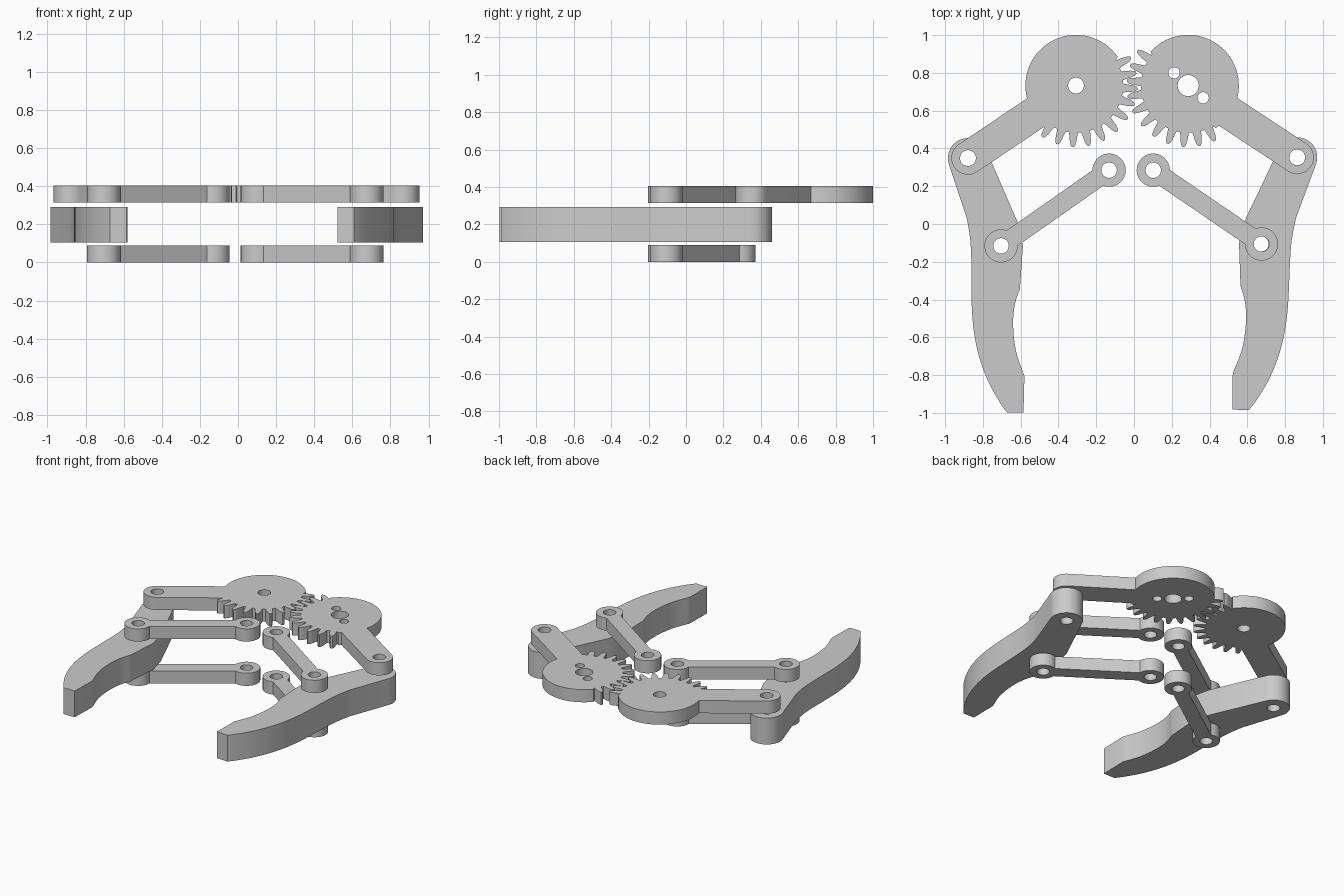
import bpy, bmesh
from math import sin, cos, asin, atan2, pi, radians, hypot

if "Cube" in bpy.data.objects:
    bpy.data.objects.remove(bpy.data.objects["Cube"])


def prism(name, pts, z0, z1):
    bm = bmesh.new()
    f = bm.faces.new([bm.verts.new((x, y, z0)) for x, y in pts])
    r = bmesh.ops.extrude_face_region(bm, geom=[f])
    for v in r["geom"]:
        if isinstance(v, bmesh.types.BMVert):
            v.co.z = z1
    bmesh.ops.recalc_face_normals(bm, faces=bm.faces[:])
    me = bpy.data.meshes.new(name)
    bm.to_mesh(me)
    bm.free()
    ob = bpy.data.objects.new(name, me)
    bpy.context.collection.objects.link(ob)
    return ob


def boolean(ob, other, op):
    bpy.context.view_layer.objects.active = ob
    m = ob.modifiers.new("bool", "BOOLEAN")
    m.operation, m.object, m.solver = op, other, "EXACT"
    bpy.ops.object.modifier_apply(modifier=m.name)
    bpy.data.objects.remove(other)


def arc(c, r, a0, a1, n=24):
    return [(c[0] + r * cos(a0 + (a1 - a0) * i / n),
             c[1] + r * sin(a0 + (a1 - a0) * i / n)) for i in range(n + 1)]


def finish(ob, holes):
    for x, y, r in holes:
        boolean(ob, prism("cutter", arc((x, y), r, 0, 2 * pi, 32)[:-1], -1, 1), "DIFFERENCE")
    bpy.ops.object.select_all(action="DESELECT")
    ob.select_set(True)
    bpy.context.view_layer.objects.active = ob
    bpy.ops.object.shade_smooth_by_angle(angle=radians(25))


def bar(a, b, r, w):
    """Link outline: round eyes of radius r joined by a bar of half width w."""
    t, k = atan2(b[1] - a[1], b[0] - a[0]), asin(w / r)
    return arc(a, r, t + k, t + 2 * pi - k) + arc(b, r, t - pi + k, t + pi - k)


def spline(p, n=5):
    """Catmull-Rom curve through the points."""
    q = [p[0]] + p + [p[-1]]
    out = []
    for i in range(len(p) - 1):
        a, b, c, d = q[i:i + 4]
        for j in range(n):
            t = j / n
            out.append(tuple(0.5 * (2 * b[k] + (c[k] - a[k]) * t
                       + (2 * a[k] - 5 * b[k] + 4 * c[k] - d[k]) * t * t
                       + (3 * b[k] - a[k] - 3 * c[k] + d[k]) * t ** 3) for k in (0, 1)))
    return out + [p[-1]]


TOOTH = [(-5.4, .25), (-4.3, .272), (-3.3, .298), (-2.2, .317), (-.9, .326),
         (.9, .326), (2.2, .317), (3.3, .298), (4.3, .272), (5.4, .25)]


def gear_outline(c, first, count):
    pol = []
    for i in range(count):
        pol += [(first + 15 * i + a, r) for a, r in TOOTH]
    end, start = first + 15 * (count - 1) + 7.5, first - 7.5 + 360
    pol += [(end + (start - end) * i / 40, .268) for i in range(41)]
    return [(c[0] + r * cos(radians(a)), c[1] + r * sin(radians(a))) for a, r in pol]


# Gear arms: partially toothed wheels with an integral arm
TOP = (.315, .405)
gears = [
    ("left_gear_arm", (-.307, .733), (-.879, .349), -123, 11, [(-.307, .733, .042)]),
    ("right_gear_arm", (.287, .733), (.864, .353), 145.5, 11,
     [(.287, .733, .056), (.212, .80, .03), (.366, .668, .03)]),
]
for name, c, pin, first, count, holes in gears:
    g = prism(name, gear_outline(c, first, count), *TOP)
    boolean(g, prism("arm", bar(c, pin, .088, .0879), *TOP), "UNION")
    finish(g, holes + [(*pin, .042)])

# Idler links, an upper and a lower one on each side
for side, a, b in (("left", (-.132, .285), (-.704, -.116)),
                   ("right", (.102, .285), (.675, -.106))):
    for level, z in (("upper", TOP), ("lower", (0, .09))):
        link = prism(f"{side}_{level}_link", bar(a, b, .088, .05), *z)
        finish(link, [(*a, .041), (*b, .041)])

# Curved gripper fingers; the right one is mirrored and turned slightly inward
PIN = (-.879, .349)
outer = spline([(-.884, .026), (-.863, -.132), (-.858, -.46), (-.831, -.661),
                (-.778, -.82), (-.715, -.937), (-.672, -.998)])
inner = spline([(-.58, -.805), (-.625, -.672), (-.64, -.53), (-.63, -.423), (-.604, -.344)])
shape = (arc(PIN, .106, radians(23), radians(198)) + outer + [(-.585, -.998)]
         + inner + [(-.588, -.116), (-.619, .016)])


def to_right(p):
    x, y, t = -(p[0] - PIN[0]), p[1] - PIN[1], radians(-2.1)
    return (.864 + x * cos(t) - y * sin(t), .353 + x * sin(t) + y * cos(t))


for name, f in (("left_finger", lambda p: p), ("right_finger", to_right)):
    finger = prism(name, [f(p) for p in shape], .105, .292)
    finish(finger, [(*f(PIN), .042), (*f((-.704, -.116)), .041)])
